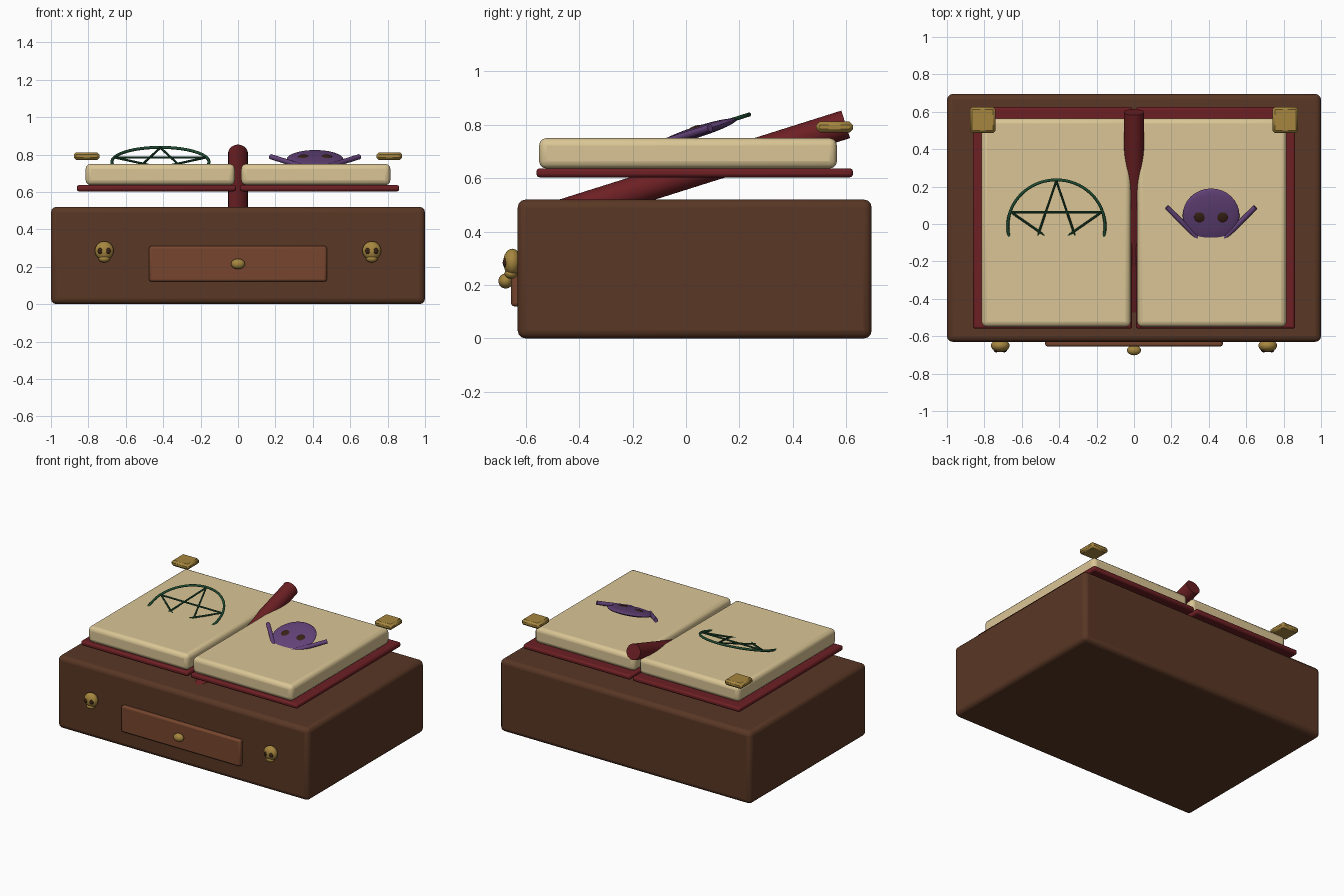
import bpy, math
from mathutils import Vector, Matrix

if "Cube" in bpy.data.objects:
    bpy.data.objects.remove(bpy.data.objects["Cube"], do_unlink=True)


def material(name, r, g, b):
    m = bpy.data.materials.new(name)
    m.use_nodes = True
    m.diffuse_color = (r, g, b, 1)
    m.node_tree.nodes["Principled BSDF"].inputs["Base Color"].default_value = (r, g, b, 1)
    return m


wood = material("dark wood", 0.1, 0.038, 0.018)
panel = material("drawer wood", 0.18, 0.06, 0.027)
paper = material("parchment", 0.7, 0.56, 0.3)
leather = material("red leather", 0.15, 0.014, 0.017)
gold = material("old gold", 0.38, 0.24, 0.05)
green = material("dark green", 0.014, 0.075, 0.032)
purple = material("purple", 0.125, 0.055, 0.19)
hollow = material("eye brown", 0.04, 0.016, 0.008)


def finish(name, mat):
    ob = bpy.context.object
    ob.name = name
    ob.data.materials.append(mat)
    bpy.ops.object.shade_smooth_by_angle(angle=math.radians(40))
    return ob


def block(name, mat, x, y, z, bevel=0.0, segments=2):
    """Box from its three (low, high) extents, with rounded edges."""
    bpy.ops.mesh.primitive_cube_add(size=1)
    ob = bpy.context.object
    spans = (x, y, z)
    ob.data.transform(Matrix.Diagonal([b - a for a, b in spans] + [1]))
    ob.location = [(a + b) / 2 for a, b in spans]
    if bevel:
        mod = ob.modifiers.new("rounded edges", "BEVEL")
        mod.width, mod.segments = bevel, segments
    return finish(name, mat)


def ball(name, mat, centre, radii, tilt=0.0):
    bpy.ops.mesh.primitive_uv_sphere_add(segments=32, ring_count=16, location=centre, rotation=(tilt, 0, 0))
    ob = bpy.context.object
    ob.data.transform(Matrix.Diagonal((*radii, 1)))
    return finish(name, mat)


def rod(name, mat, a, b, radius, sides=24):
    a, b = Vector(a), Vector(b)
    d = b - a
    bpy.ops.mesh.primitive_cylinder_add(vertices=sides, radius=radius, depth=d.length, location=(a + b) / 2)
    bpy.context.object.rotation_euler = d.to_track_quat("Z", "Y").to_euler()
    return finish(name, mat)


TILT = math.radians(17.5)


def on_plane(centre, u, v):
    """Point at (u, v) on the tilted plane through centre."""
    return Vector(centre) + Vector((u, v * math.cos(TILT), v * math.sin(TILT)))


# Chest and drawer
block("chest", wood, (-1, 1), (-0.63, 0.695), (0, 0.52), 0.03, 3)
block("drawer_front", panel, (-0.475, 0.475), (-0.655, -0.6), (0.12, 0.31), 0.012)
ball("drawer_knob", gold, (0, -0.675, 0.215), (0.037, 0.027, 0.028))

for side, label in ((-1, "right"), (1, "left")):
    # Skull ornaments
    cx = side * 0.715
    ball(label + "_skull", gold, (cx, -0.65, 0.286), (0.05, 0.034, 0.05))
    ball(label + "_skull_jaw", gold, (cx, -0.655, 0.243), (0.03, 0.024, 0.02))
    for e in (-1, 1):
        ball(label + "_skull_eye", hollow, (cx + e * 0.021, -0.676, 0.284), (0.014, 0.01, 0.017))

    # Book half: cover, pages and corner plate
    def span(a, b):
        return tuple(sorted((side * a, side * b)))
    block(label + "_cover", leather, span(0.01, 0.862), (-0.56, 0.625), (0.603, 0.637), 0.012)
    block(label + "_pages", paper, span(0.017, 0.815), (-0.55, 0.565), (0.636, 0.75), 0.028, 3)
    block(label + "_corner_plate", gold, span(0.74, 0.878), (0.487, 0.625), (0.771, 0.812), 0.013, 1)

# Tilted spine
middle = (0, 0.035, 0.624)
rod("spine", leather, on_plane(middle, 0, -0.59), on_plane(middle, 0, 0.59), 0.054, 32)

# Star emblem: ring and five bars
star = (-0.415, -0.012, 0.76)
bpy.ops.mesh.primitive_torus_add(location=star, rotation=(TILT, 0, 0), major_radius=0.26,
                                 minor_radius=0.008, major_segments=64, minor_segments=10)
finish("star_ring", green)
tips = [(0.254 * math.sin(k * math.tau / 5), 0.254 * math.cos(k * math.tau / 5)) for k in range(5)]
for k in range(5):
    rod("star_bar", green, on_plane(star, *tips[k]), on_plane(star, *tips[(k + 2) % 5]), 0.006, 8)

# Purple mask with crossed bones
mask = (0.412, 0.045, 0.774)
ball("mask", purple, mask, (0.152, 0.152, 0.021), TILT)
for side in (-1, 1):
    eye = on_plane(mask, side * 0.059, -0.008) + Vector((0, 0, 0.014))
    ball("mask_eye", hollow, eye, (0.033, 0.033, 0.011), TILT)
    rod("mask_bone", purple, on_plane(mask, side * 0.236, 0.047), on_plane(mask, 0, -0.2), 0.014, 16)
